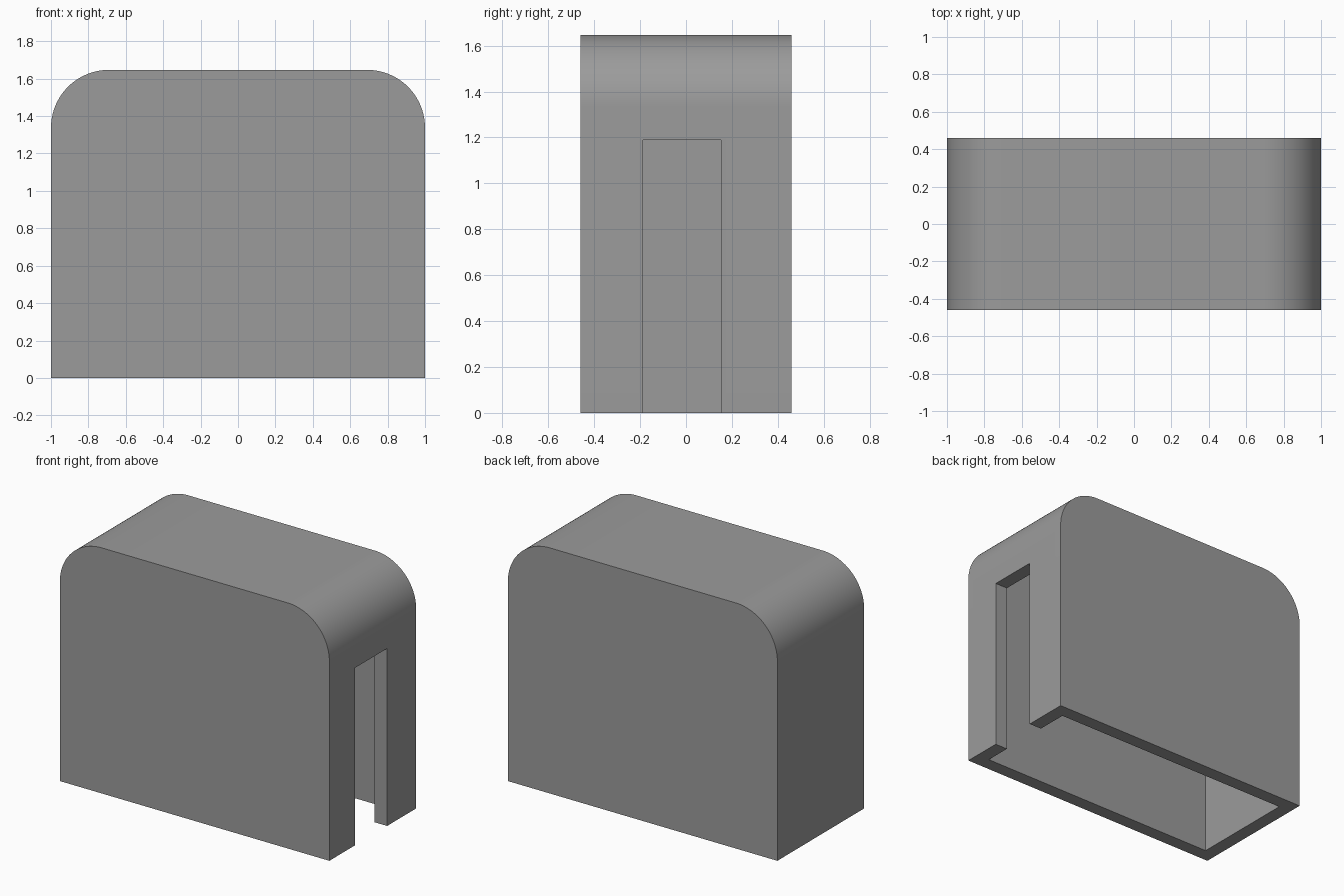
import bpy
import bmesh
import math

if "Cube" in bpy.data.objects:
    bpy.data.objects.remove(bpy.data.objects["Cube"])

HALF_X, HALF_Y, HEIGHT = 1.0, 0.46, 1.647
RADIUS, WALL = 0.31, 0.093
SLOT_Y, SLOT_TOP = (-0.187, 0.152), 1.19
STEPS = 24

grey = bpy.data.materials.new("plain grey")
grey.diffuse_color = (0.33, 0.33, 0.33, 1)
grey.use_nodes = True
grey.node_tree.nodes["Principled BSDF"].inputs["Base Color"].default_value = grey.diffuse_color


def arch(name, half_x, half_y, bottom, top, radius):
    """Solid with a flat base and two rounded top corners, extruded along y."""
    points = [(-half_x, bottom), (half_x, bottom)]
    for side, start in ((1, 0), (-1, math.pi / 2)):
        for i in range(STEPS + 1):
            a = start + i / STEPS * math.pi / 2
            points.append((side * (half_x - radius) + radius * math.cos(a),
                           top - radius + radius * math.sin(a)))
    bm = bmesh.new()
    face = bm.faces.new([bm.verts.new((x, -half_y, z)) for x, z in points])
    out = bmesh.ops.extrude_face_region(bm, geom=[face])
    verts = [g for g in out["geom"] if isinstance(g, bmesh.types.BMVert)]
    bmesh.ops.translate(bm, verts=verts, vec=(0, 2 * half_y, 0))
    bmesh.ops.recalc_face_normals(bm, faces=bm.faces)
    return add_object(name, bm)


def box(name, low, high):
    bm = bmesh.new()
    bmesh.ops.create_cube(bm, size=1)
    for v in bm.verts:
        v.co = [h if c > 0 else l for c, l, h in zip(v.co, low, high)]
    return add_object(name, bm)


def add_object(name, bm):
    mesh = bpy.data.meshes.new(name)
    bm.to_mesh(mesh)
    bm.free()
    mesh.materials.append(grey)
    obj = bpy.data.objects.new(name, mesh)
    bpy.context.collection.objects.link(obj)
    return obj


def cut(target, cutter):
    mod = target.modifiers.new("cut", 'BOOLEAN')
    mod.operation, mod.solver, mod.object = 'DIFFERENCE', 'EXACT', cutter
    bpy.context.view_layer.objects.active = target
    bpy.ops.object.modifier_apply(modifier=mod.name)
    bpy.data.objects.remove(cutter)


# Rounded shell, hollow and open at the bottom
cover = arch("cover_shell", HALF_X, HALF_Y, 0, HEIGHT, RADIUS)
cut(cover, arch("cavity_cutter", HALF_X - WALL, HALF_Y - WALL, -0.2,
                HEIGHT - WALL, RADIUS - WALL))

# Tall slot through the right wall, open at the bottom
cut(cover, box("slot_cutter", (HALF_X - 2 * WALL, SLOT_Y[0], -0.2),
               (HALF_X + 0.2, SLOT_Y[1], SLOT_TOP)))

# Smooth curved corners, crisp edges elsewhere
bpy.ops.object.select_all(action='DESELECT')
cover.select_set(True)
bpy.context.view_layer.objects.active = cover
bpy.ops.object.shade_smooth_by_angle(angle=math.radians(30))
